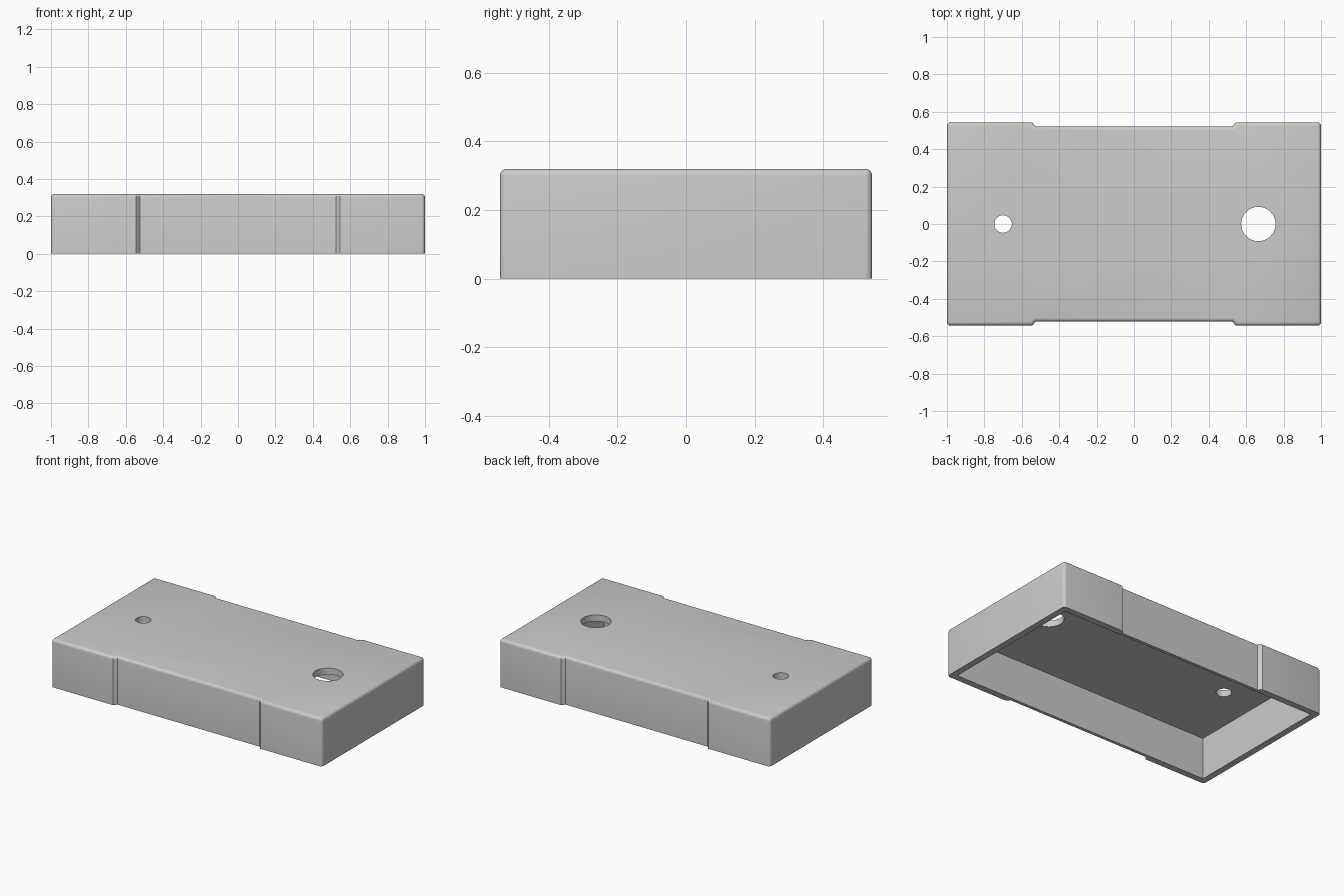
import bpy, bmesh, math

old = bpy.data.objects.get("Cube")
if old:
    bpy.data.objects.remove(old)

L, W, H = 1.0, 0.543, 0.32       # half length, half width, height
WAIST, X1, X2 = 0.521, 0.545, 0.525
WALL, R = 0.043, 0.02

grey = bpy.data.materials.new("plain grey")
grey.use_nodes = True
colour = (0.6, 0.6, 0.6, 1)
grey.diffuse_color = colour
grey.node_tree.nodes["Principled BSDF"].inputs["Base Color"].default_value = colour


def add_object(name, bm):
    bmesh.ops.recalc_face_normals(bm, faces=bm.faces)
    mesh = bpy.data.meshes.new(name)
    bm.to_mesh(mesh)
    bm.free()
    mesh.materials.append(grey)
    obj = bpy.data.objects.new(name, mesh)
    bpy.context.collection.objects.link(obj)
    return obj


def prism(outline, z0, z1):
    bm = bmesh.new()
    face = bm.faces.new([bm.verts.new((x, y, z0)) for x, y in outline])
    top = bmesh.ops.extrude_face_region(bm, geom=[face])["geom"]
    verts = [v for v in top if isinstance(v, bmesh.types.BMVert)]
    bmesh.ops.translate(bm, verts=verts, vec=(0, 0, z1 - z0))
    return bm


# Outer body with slightly recessed long sides
half = [(L, W), (X1, W), (X2, WAIST), (-X2, WAIST), (-X1, W), (-L, W)]
bm = prism(half + [(-x, -y) for x, y in half], 0, H)
rounded = []
for e in bm.edges:
    a, b = (v.co for v in e.verts)
    is_top = min(a.z, b.z) > H / 2
    is_corner = abs(a.z - b.z) > H / 2 and abs(a.x) > L - R
    if is_top or is_corner:
        rounded.append(e)
bmesh.ops.bevel(bm, geom=rounded, offset=R, segments=4, profile=0.5,
                affect='EDGES', clamp_overlap=False)
cover = add_object("cover_shell", bm)

# Hollow underside and two round holes
a, b = L - WALL, W - WALL
cutters = [add_object("cavity_cutter", prism([(a, b), (-a, b), (-a, -b), (a, -b)],
                                             -0.2, H - WALL))]
for name, x, r in (("small_hole_cutter", -0.70, 0.047), ("large_hole_cutter", 0.665, 0.092)):
    ring = [(x + r * math.cos(math.tau * i / 32), r * math.sin(math.tau * i / 32))
            for i in range(32)]
    cutters.append(add_object(name, prism(ring, H - 2 * WALL, H + 0.1)))

bpy.ops.object.select_all(action='DESELECT')
bpy.context.view_layer.objects.active = cover
cover.select_set(True)
for cutter in cutters:
    cutter.hide_render = True
    mod = cover.modifiers.new(cutter.name, 'BOOLEAN')
    mod.operation = 'DIFFERENCE'
    mod.solver = 'EXACT'
    mod.object = cutter
    bpy.ops.object.modifier_apply(modifier=mod.name)
    bpy.data.objects.remove(cutter)

bpy.ops.object.shade_smooth_by_angle(angle=math.radians(30))
